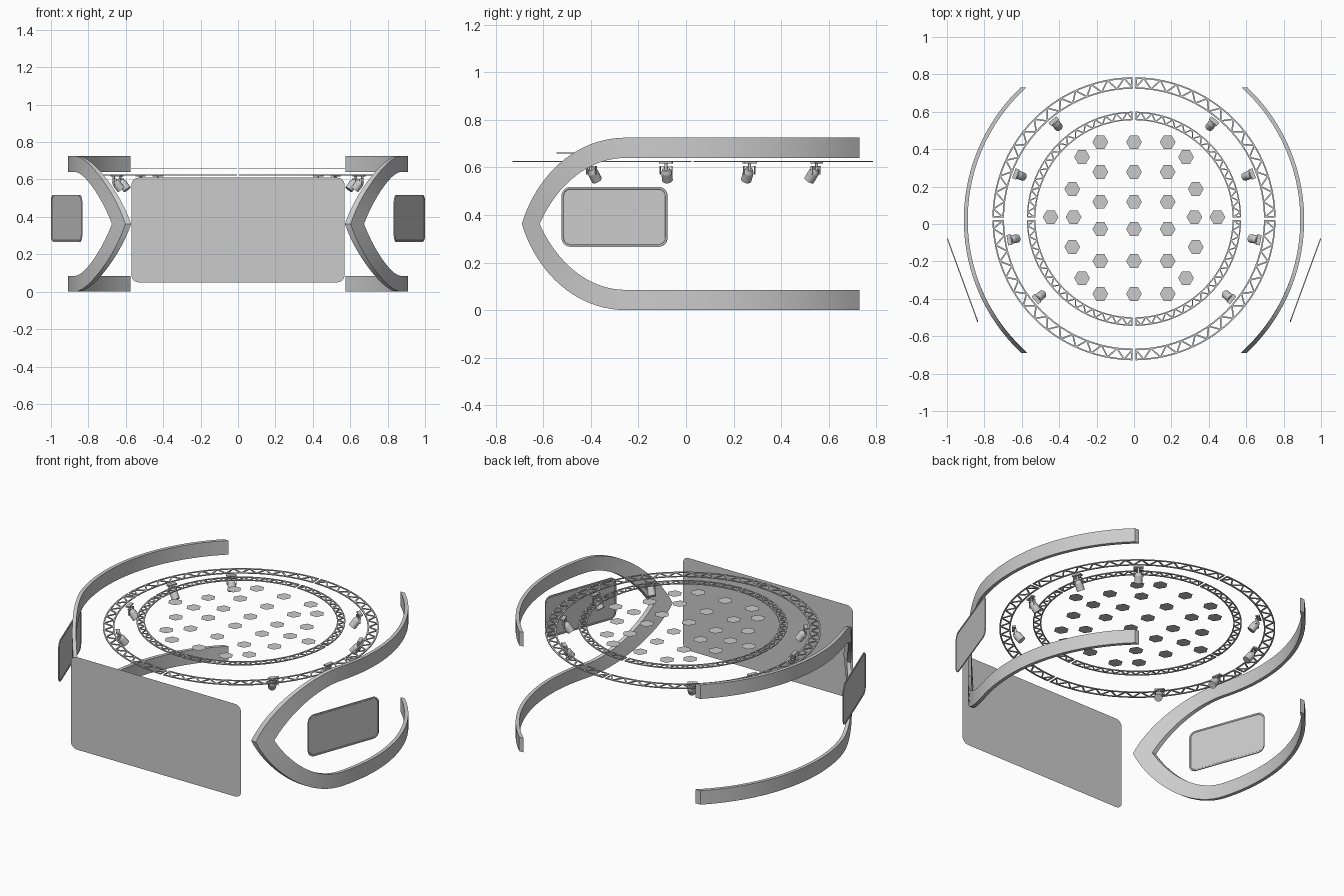
import bpy, bmesh, math
from mathutils import Vector, Matrix

if "Cube" in bpy.data.objects:
    bpy.data.objects.remove(bpy.data.objects["Cube"])

CY = 0.028          # centre of the overhead rings in y
MID = 0.3625        # mid height of the side bands


def finish(name, bm, loc=(0, 0, 0), mirror=None, smooth=False):
    bmesh.ops.recalc_face_normals(bm, faces=bm.faces)
    me = bpy.data.meshes.new(name)
    bm.to_mesh(me)
    bm.free()
    ob = bpy.data.objects.new(name, me)
    ob.location = loc
    bpy.context.collection.objects.link(ob)
    if mirror:
        m = ob.modifiers.new("Mirror", 'MIRROR')
        m.use_axis = mirror
        m.use_mirror_merge = False
    if smooth:
        bpy.ops.object.select_all(action='DESELECT')
        ob.select_set(True)
        bpy.context.view_layer.objects.active = ob
        bpy.ops.object.shade_smooth_by_angle(angle=math.radians(35))
    return ob


def loft(bm, sections):
    """Closed tube through equal-sized sections, capped at both ends."""
    rows = [[bm.verts.new(p) for p in s] for s in sections]
    n = len(rows[0])
    for a, b in zip(rows, rows[1:]):
        for i in range(n):
            j = (i + 1) % n
            bm.faces.new((a[i], a[j], b[j], b[i]))
    bm.faces.new(rows[0])
    bm.faces.new(rows[-1])


def polar(r, a, z=0.0):
    return Vector((r * math.cos(a), r * math.sin(a), z))


def rounded_rect(w, h, r, n=6):
    pts = []
    for k, (sx, sy) in enumerate(((1, 1), (-1, 1), (-1, -1), (1, -1))):
        for i in range(n + 1):
            a = math.pi / 2 * (k + i / n)
            pts.append((sx * (w / 2 - r) + r * math.cos(a), sy * (h / 2 - r) + r * math.sin(a)))
    return pts


# Overhead truss rings: one flat quarter, mirrored twice
def truss_ring(name, r_in, r_out, z, bays, w, h=0.005):
    bm = bmesh.new()
    gap = 0.008 / r_out
    a0, a1 = gap, math.pi / 2 - gap
    for lo, hi in ((r_in, r_in + w), (r_out - w, r_out)):
        secs = []
        for i in range(25):
            a = a0 + (a1 - a0) * i / 24
            secs.append([polar(lo, a, -h / 2), polar(hi, a, -h / 2),
                         polar(hi, a, h / 2), polar(lo, a, h / 2)])
        loft(bm, secs)

    def bar(p, q):
        side = (q - p).cross(Vector((0, 0, 1))).normalized() * w / 2
        up = Vector((0, 0, h / 2))
        loft(bm, [[e - side - up, e + side - up, e + side + up, e - side + up] for e in (p, q)])

    lo, hi = r_in + w / 2, r_out - w / 2
    step = (a1 - a0) / (2 * bays)
    for i in range(2 * bays):
        ends = (lo, hi) if i % 2 == 0 else (hi, lo)
        bar(polar(ends[0], a0 + i * step), polar(ends[1], a0 + (i + 1) * step))
    for a in (a0 + w / 2 / r_out, a1 - w / 2 / r_out):
        bar(polar(lo, a), polar(hi, a))
    finish(name, bm, (0, CY, z), (True, True, False))


truss_ring("outer_truss_ring", 0.695, 0.757, 0.625, 13, 0.008)
truss_ring("inner_truss_ring", 0.527, 0.573, 0.66, 15, 0.007)


# Side bands: C-shaped ribbon wrapped on an upright cylinder
def bezier(p, t):
    s = 1 - t
    k = (s ** 3, 3 * s * s * t, 3 * s * t * t, t ** 3)
    return tuple(sum(k[i] * p[i][c] for i in range(4)) for c in (0, 1))


def on_cylinder(y, z, radius):
    return Vector((-0.068 + math.sqrt(radius ** 2 - (y - 0.022) ** 2), y, z))


outer_edge = ((-0.25, 0.725), (-0.47, 0.725), (-0.63, 0.56), (-0.69, MID))
inner_edge = ((-0.25, 0.64), (-0.43, 0.64), (-0.555, 0.50), (-0.615, MID))
half = []
for i in range(20):
    y = 0.73 - 0.98 * i / 20
    half.append(((y, 0.725), (y, 0.64)))
for i in range(21):
    half.append((bezier(outer_edge, i / 20), bezier(inner_edge, i / 20)))
lower = [tuple((y, 2 * MID - z) for y, z in pair) for pair in reversed(half[:-1])]
bm = bmesh.new()
R1, R0 = 0.978, 0.957
loft(bm, [[on_cylinder(*o, R1), on_cylinder(*n, R1), on_cylinder(*n, R0), on_cylinder(*o, R0)]
          for o, n in half + lower])
finish("side_bands", bm, mirror=(True, False, False), smooth=True)

# Front screen: thin sheet with rounded corners
bm = bmesh.new()
bm.faces.new([bm.verts.new((x, -0.784, 0.33 + z)) for x, z in rounded_rect(1.14, 0.56, 0.04)])
finish("front_screen", bm)

# Side screens: thin panel with a slightly raised rim
a, b = Vector((0.835, -0.523, 0)), Vector((0.998, -0.078, 0))
along = (b - a).normalized()
out = Vector((along.y, -along.x, 0))
centre = (a + b) / 2 + Vector((0, 0, 0.392))
length = (b - a).length


def panel_loop(inset, depth):
    return [centre + along * u + Vector((0, 0, v)) + out * depth
            for u, v in rounded_rect(length - 2 * inset, 0.252 - 2 * inset, 0.04 - inset)]


bm = bmesh.new()
loft(bm, [panel_loop(0.010, -0.001), panel_loop(0.008, -0.003), panel_loop(0, -0.003),
          panel_loop(0, 0.003), panel_loop(0.008, 0.003), panel_loop(0.010, 0.001)])
finish("side_screens", bm, mirror=(True, False, False))

# Hexagonal ceiling tiles
centres = [(x, y) for x in (-0.18, 0, 0.18)
           for y in (0.438, 0.278, 0.118, -0.027, -0.198, -0.374)]
for x, y in ((0.278, 0.358), (0.33, 0.187), (0.323, 0.037), (0.446, 0.037),
             (0.33, -0.123), (0.278, -0.289)):
    centres += [(x, y), (-x, y)]
bm = bmesh.new()
for x, y in centres:
    bm.faces.new([bm.verts.new(Vector((x, y, 0)) + polar(0.042, i * math.pi / 3)) for i in range(6)])
finish("hexagon_tiles", bm, (0, 0, 0.652))


# Spotlights hung inside the outer ring, aimed inward and down
bm = bmesh.new()


def box(size, loc, turn):
    m = turn @ Matrix.Translation(loc) @ Matrix.Diagonal((*size, 1))
    bmesh.ops.create_cube(bm, size=1, matrix=m)


def cone(r1, r2, depth, m):
    bmesh.ops.create_cone(bm, cap_ends=True, segments=20, radius1=r1, radius2=r2, depth=depth, matrix=m)


for deg in (50.6, 20.8, -9.6, -39.5):
    turn = Matrix.Rotation(math.radians(deg), 4, 'Z')
    box((0.022, 0.056, 0.008), (0.676, 0, 0.620), turn)
    cone(0.006, 0.006, 0.03, turn @ Matrix.Translation((0.674, 0, 0.602)))
    can = turn @ Matrix.Translation((0.652, 0, 0.570)) @ Matrix.Rotation(math.radians(38), 4, 'Y')
    cone(0.0225, 0.0225, 0.042, can @ Matrix.Translation((0, 0, -0.009)))
    cone(0.0225, 0.015, 0.018, can @ Matrix.Translation((0, 0, 0.021)))
    for s in (-1, 1):       # yoke arms
        box((0.010, 0.003, 0.036), (0.668, s * 0.025, 0.588), turn)
    box((0.010, 0.053, 0.003), (0.672, 0, 0.605), turn)
finish("spotlights", bm, (0, CY, 0), (True, False, False), smooth=True)
